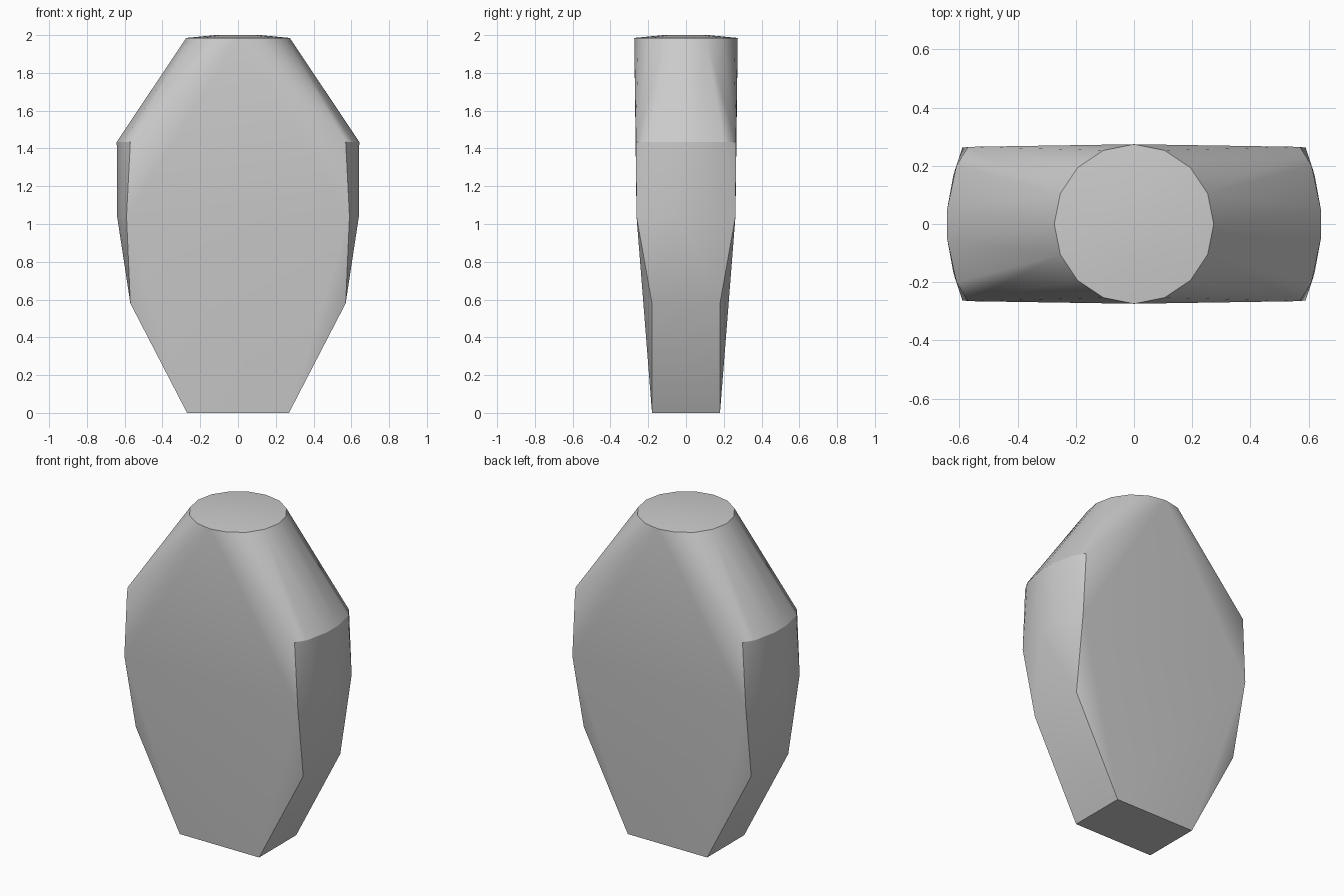
import bpy, bmesh, math

cube = bpy.data.objects.get("Cube")
if cube:
    bpy.data.objects.remove(cube)

# Single stone grey colour
grey = bpy.data.materials.new("stone grey")
grey.use_nodes = True
colour = (0.6, 0.6, 0.6, 1)
grey.diffuse_color = colour
grey.node_tree.nodes["Principled BSDF"].inputs["Base Color"].default_value = colour

bm = bmesh.new()


def corners(z, quarter):
    """Mirror the points of one quarter across both vertical planes."""
    for x, y in quarter:
        for sx in (1, -1):
            for sy in (1, -1):
                bm.verts.new((sx * x, sy * y, z))


def ring(z, radius, sides=16):
    for i in range(sides):
        a = math.tau * i / sides
        bm.verts.new((radius * math.sin(a), radius * math.cos(a), z))


# Foot, tapered waist, wide middle and shoulders
corners(0, [(0.27, 0.18)])
corners(0.58, [(0.57, 0.18)])
corners(1.04, [(0.64, 0.05), (0.62, 0.17), (0.59, 0.262)])
corners(1.435, [(0.642, 0.05), (0.61, 0.2), (0.57, 0.265)])

# Round, very slightly domed top
ring(1.985, 0.274)
ring(2.0, 0.12)

# Wrap the sections in one convex skin
bmesh.ops.remove_doubles(bm, verts=bm.verts, dist=0.0005)
bmesh.ops.convex_hull(bm, input=bm.verts)
bmesh.ops.dissolve_limit(bm, angle_limit=math.radians(0.5),
                         verts=bm.verts, edges=bm.edges)
bmesh.ops.recalc_face_normals(bm, faces=bm.faces)

mesh = bpy.data.meshes.new("tapered_body")
bm.to_mesh(mesh)
bm.free()
mesh.materials.append(grey)
body = bpy.data.objects.new("tapered_body", mesh)
bpy.context.collection.objects.link(body)

# Soft sides, sharp rims
bpy.ops.object.select_all(action="DESELECT")
body.select_set(True)
bpy.context.view_layer.objects.active = body
bpy.ops.object.shade_smooth_by_angle(angle=math.radians(30))
